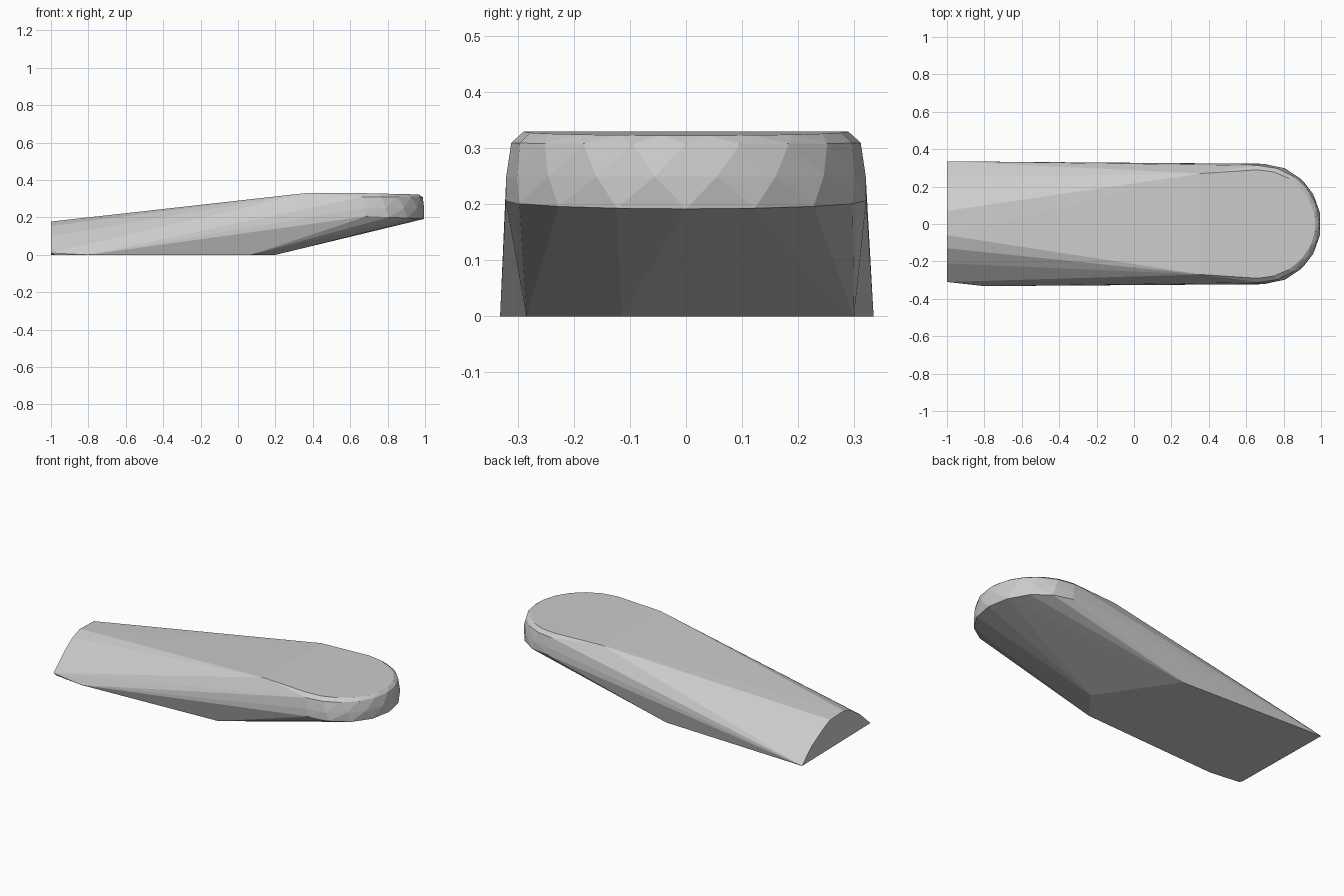
import bpy, bmesh, math

cube = bpy.data.objects.get("Cube")
if cube:
    bpy.data.objects.remove(cube, do_unlink=True)

mat = bpy.data.materials.new("plain grey")
mat.use_nodes = True
GREY = (0.6, 0.6, 0.6, 1)
mat.diffuse_color = GREY
mat.node_tree.nodes["Principled BSDF"].inputs["Base Color"].default_value = GREY


def half_round(cx, rx, ry, z, steps, start=90, cy=0.0, tip_drop=0.0):
    """Points of a half ellipse that bulges towards +x."""
    pts = []
    for i in range(steps + 1):
        a = math.radians(-start + 2 * start * i / steps)
        pts.append((cx + rx * math.cos(a), cy + ry * math.sin(a),
                    z - tip_drop * max(0, math.cos(a))))
    return pts


# Arched section at the narrow end
arch = [(0.335, 0), (0.25, 0.08), (0.145, 0.14), (0.07, 0.174), (-0.06, 0.178),
        (-0.13, 0.155), (-0.21, 0.1), (-0.31, 0.01)]
points = [(-1, y, z) for y, z in arch]

# Flat sole, cut off by the ramp
sole = [(-0.98, -0.31), (-0.8, -0.332), (0.07, -0.285), (0.2, -0.115), (-0.08, 0.3)]
points += [(x, y, 0) for x, y in sole]

# Rounded end: flat top, chamfer, wall and lower rim
points += [(0.36, -0.27, 0.33), (0.36, 0.27, 0.33)]
points += half_round(0.66, 0.31, 0.29, 0.33, 11, tip_drop=0.007)
points += half_round(0.67, 0.318, 0.312, 0.31, 10, tip_drop=0.002)
points += half_round(0.68, 0.32, 0.321, 0.25, 9)
points += half_round(0.69, 0.305, 0.322, 0.207, 8, tip_drop=0.015)

# Skin the sections with one convex shell
bm = bmesh.new()
for p in points:
    bm.verts.new(p)
hull = bmesh.ops.convex_hull(bm, input=bm.verts)
loose = {g for g in hull["geom_interior"] + hull["geom_unused"]
         if isinstance(g, bmesh.types.BMVert)}
bmesh.ops.delete(bm, geom=list(loose), context="VERTS")
bmesh.ops.recalc_face_normals(bm, faces=bm.faces)

mesh = bpy.data.meshes.new("wedge_body")
bm.to_mesh(mesh)
bm.free()
mesh.materials.append(mat)
body = bpy.data.objects.new("wedge_body", mesh)
bpy.context.collection.objects.link(body)
